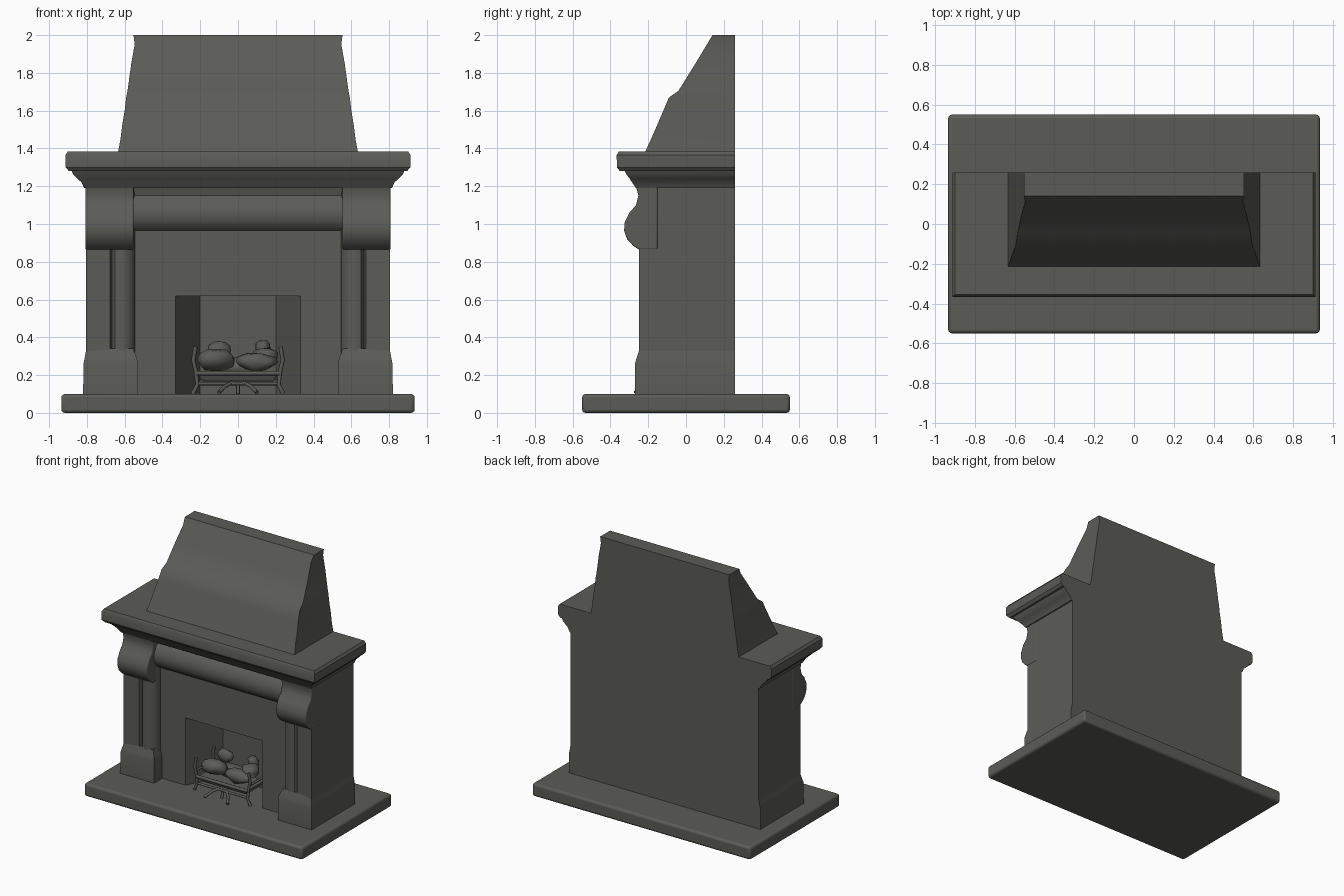
import bpy, bmesh, math, random
from mathutils import Vector

random.seed(4)
if "Cube" in bpy.data.objects:
    bpy.data.objects.remove(bpy.data.objects["Cube"], do_unlink=True)

BACK = 0.26
COLOR = (0.105, 0.107, 0.095, 1)
stone = bpy.data.materials.new("dark_stone")
stone.use_nodes = True
stone.diffuse_color = COLOR
bsdf = stone.node_tree.nodes["Principled BSDF"]
bsdf.inputs["Base Color"].default_value = COLOR
bsdf.inputs["Roughness"].default_value = 0.8


def finish(name, bm, bevel=0, mirror=False, angle=35):
    bmesh.ops.recalc_face_normals(bm, faces=bm.faces)
    me = bpy.data.meshes.new(name)
    bm.to_mesh(me)
    bm.free()
    ob = bpy.data.objects.new(name, me)
    bpy.context.collection.objects.link(ob)
    me.materials.append(stone)
    if bevel:
        mod = ob.modifiers.new("bevel", "BEVEL")
        mod.width, mod.segments = bevel, 3
        mod.limit_method, mod.angle_limit = "ANGLE", math.radians(40)
    if mirror:
        ob.modifiers.new("mirror", "MIRROR").use_mirror_merge = False
    bpy.ops.object.select_all(action="DESELECT")
    ob.select_set(True)
    bpy.context.view_layer.objects.active = ob
    bpy.ops.object.shade_smooth_by_angle(angle=math.radians(angle))
    return ob


def loft(name, rings, **kw):
    """Stack of rectangles (z, x_min, x_max, y_front, y_back), capped."""
    bm = bmesh.new()
    loops = []
    for z, x0, x1, y0, y1 in rings:
        loops.append([bm.verts.new(p) for p in
                      ((x0, y0, z), (x1, y0, z), (x1, y1, z), (x0, y1, z))])
    for a, b in zip(loops, loops[1:]):
        for i in range(4):
            j = (i + 1) % 4
            bm.faces.new((a[i], a[j], b[j], b[i]))
    bm.faces.new(loops[0])
    bm.faces.new(loops[-1])
    return finish(name, bm, **kw)


def extrude(name, points, start, end, axis, **kw):
    """Profile pushed along z (points are x, y) or along x (points are y, z)."""
    bm = bmesh.new()
    place = (lambda a, b: (a, b, start)) if axis == "z" else (lambda a, b: (start, a, b))
    face = bm.faces.new([bm.verts.new(place(*p)) for p in points])
    out = bmesh.ops.extrude_face_region(bm, geom=[face])["geom"]
    move = Vector((0, 0, end - start)) if axis == "z" else Vector((end - start, 0, 0))
    bmesh.ops.translate(bm, vec=move, verts=[v for v in out if isinstance(v, bmesh.types.BMVert)])
    return finish(name, bm, **kw)


def rod(name, points, radius, mirror=False):
    cu = bpy.data.curves.new(name, "CURVE")
    cu.dimensions = "3D"
    cu.bevel_depth, cu.bevel_resolution, cu.use_fill_caps = radius, 2, True
    sp = cu.splines.new("POLY")
    sp.points.add(len(points) - 1)
    for p, co in zip(sp.points, points):
        p.co = (*co, 1)
    ob = bpy.data.objects.new(name, cu)
    bpy.context.collection.objects.link(ob)
    cu.materials.append(stone)
    if mirror:
        ob.modifiers.new("mirror", "MIRROR").use_mirror_merge = False


# Hearth slab
loft("hearth_slab", [(0, -0.935, 0.935, -0.55, 0.55), (0.1, -0.935, 0.935, -0.55, 0.55)], bevel=0.018)

# Firebox with splayed cheeks, and the wall above it
half = [(0.2, 0.1), (0.33, -0.17), (0.56, -0.17), (0.56, BACK)]
plan = half + [(-x, y) for x, y in reversed(half)]
extrude("firebox_surround", plan, 0.09, 0.62, "z")
loft("chimney_breast", [(z, -0.56, 0.56, -0.17, BACK) for z in (0.62, 1.22)])

# Piers: flat pilaster outside, rounded shaft inside
pier = [(0.545, BACK), (0.545, -0.19), (0.56, -0.225), (0.59, -0.245), (0.62, -0.25),
        (0.65, -0.24), (0.668, -0.21), (0.678, -0.245), (0.805, -0.25), (0.805, BACK)]
extrude("pier", pier, 0.28, 1.2, "z", mirror=True)
loft("pier_plinth", [(0.09, 0.53, 0.82, -0.27, BACK), (0.26, 0.53, 0.818, -0.27, BACK),
                     (0.29, 0.535, 0.812, -0.262, BACK), (0.34, 0.555, 0.803, -0.245, BACK)], mirror=True)

# Scrolled corbels on the piers
corbel = [(-0.15, 0.865), (-0.25, 0.865), (-0.28, 0.885), (-0.312, 0.92), (-0.328, 0.965),
          (-0.324, 1.01), (-0.3, 1.06), (-0.265, 1.1), (-0.252, 1.15), (-0.265, 1.2), (-0.15, 1.2)]
extrude("corbel", corbel, 0.552, 0.808, "x", bevel=0.008, mirror=True)

# Rounded lintel between the piers
lintel = [(-0.15, 0.965), (-0.19, 0.965), (-0.215, 0.985), (-0.235, 1.02), (-0.24, 1.06),
          (-0.232, 1.1), (-0.21, 1.135), (-0.195, 1.15), (-0.21, 1.2), (-0.15, 1.2)]
extrude("lintel", lintel, -0.555, 0.555, "x")

# Moulded cornice and mantel shelf
cornice = [(1.155, 0.803, -0.25), (1.19, 0.815, -0.265), (1.22, 0.828, -0.285), (1.24, 0.85, -0.298),
           (1.262, 0.872, -0.315), (1.29, 0.885, -0.33)]
loft("cornice", [(max(z, 1.185), -x, x, y, BACK) for z, x, y in cornice[1:]])
loft("mantel_shelf", [(1.28, -0.895, 0.895, -0.35, BACK), (1.3, -0.912, 0.912, -0.366, BACK),
                      (1.365, -0.914, 0.914, -0.367, BACK), (1.385, -0.9, 0.9, -0.355, BACK)])

# Tapering hood
hood = [(1.38, 0.635, -0.217), (1.45, 0.622, -0.185), (1.53, 0.612, -0.15), (1.6, 0.6, -0.12),
        (1.67, 0.592, -0.09), (1.705, 0.585, -0.04), (1.85, 0.565, 0.05), (1.95, 0.547, 0.11),
        (2.0, 0.553, 0.14)]
loft("hood", [(z, -x, x, y, BACK) for z, x, y in hood])

# Fire basket: tray, bars, posts and splayed feet
loft("basket_tray", [(0.165, -0.19, 0.19, -0.17, 0.02), (0.21, -0.215, 0.215, -0.19, 0.03)], bevel=0.01)
for y in (-0.19, 0.03):
    rod("basket_post", [(0.24, y, 0.1), (0.215, y, 0.15), (0.225, y, 0.23), (0.237, y, 0.28),
                        (0.225, y, 0.35)], 0.011, mirror=True)
rod("basket_front_bar", [(-0.22, -0.195, 0.21), (0.22, -0.195, 0.21)], 0.012)
rod("basket_lower_bar", [(-0.21, -0.19, 0.155), (0.21, -0.19, 0.155)], 0.009)
rod("basket_side_bar", [(0.225, -0.19, 0.25), (0.225, 0.03, 0.25)], 0.009, mirror=True)
rod("basket_foot", [(0.03, -0.18, 0.16), (0.07, -0.22, 0.14), (0.1, -0.27, 0.108)], 0.01, mirror=True)
rod("basket_centre_leg", [(0, -0.18, 0.16), (0, -0.2, 0.1)], 0.01)

# Lumpy logs heaped in the basket
logs = [(-0.12, -0.12, 0.28, 0.1, 0.07, 0.06), (0.1, -0.13, 0.27, 0.11, 0.06, 0.05),
        (0.15, -0.06, 0.3, 0.07, 0.07, 0.05), (-0.1, -0.01, 0.33, 0.06, 0.04, 0.05),
        (0.13, 0, 0.34, 0.04, 0.04, 0.05), (0, -0.04, 0.24, 0.16, 0.07, 0.05)]
for x, y, z, sx, sy, sz in logs:
    bm = bmesh.new()
    bmesh.ops.create_icosphere(bm, subdivisions=2, radius=1)
    for v in bm.verts:
        k = random.uniform(0.85, 1.12)
        v.co = (x + v.co.x * sx * k, y + v.co.y * sy * k, z + v.co.z * sz * k)
    finish("log", bm, angle=60)
